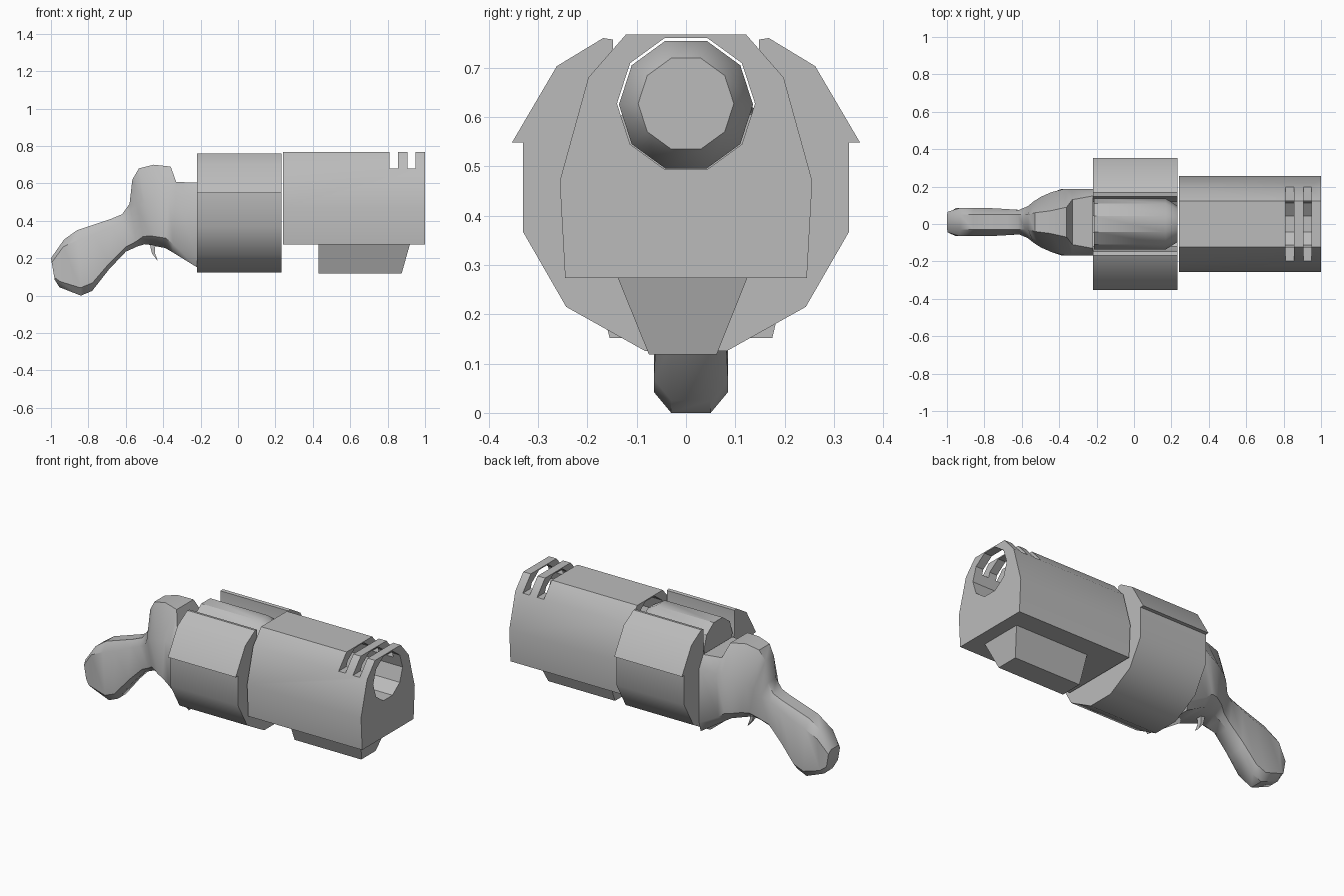
import bpy, bmesh, math

grey = bpy.data.materials.new("gunmetal_grey")
grey.diffuse_color = (0.5, 0.5, 0.5, 1)


def loft(name, rings, smooth=35):
    """Bridge a list of equal point rings and cap both ends."""
    bm = bmesh.new()
    vs = [[bm.verts.new(p) for p in ring] for ring in rings]
    n = len(vs[0])
    for a, b in zip(vs, vs[1:]):
        for i in range(n):
            j = (i + 1) % n
            bm.faces.new((a[i], a[j], b[j], b[i]))
    bm.faces.new(vs[0])
    bm.faces.new(vs[-1])
    bmesh.ops.recalc_face_normals(bm, faces=bm.faces)
    me = bpy.data.meshes.new(name)
    bm.to_mesh(me)
    bm.free()
    ob = bpy.data.objects.new(name, me)
    bpy.context.collection.objects.link(ob)
    me.materials.append(grey)
    if smooth:
        bpy.ops.object.select_all(action='DESELECT')
        bpy.context.view_layer.objects.active = ob
        ob.select_set(True)
        bpy.ops.object.shade_smooth_by_angle(angle=math.radians(smooth))
    return ob


def prism(name, yz, x0, x1, smooth=35):
    return loft(name, [[(x, y, z) for y, z in yz] for x in (x0, x1)], smooth)


def ring(x, r, z, n=10):
    return [(x, r * math.cos(2 * math.pi * i / n), z + r * math.sin(2 * math.pi * i / n))
            for i in range(n)]


def mirrored(half):
    """Close a right-hand profile with its left-hand mirror."""
    return half + [(-y, z) for y, z in reversed(half)]


def cut(target, cutter):
    cutter.hide_render = True
    cutter.hide_viewport = True
    mod = target.modifiers.new("cut", 'BOOLEAN')
    mod.operation = 'DIFFERENCE'
    mod.solver = 'EXACT'
    mod.object = cutter


# Barrel block with a through bore and two vent slots
barrel = prism("barrel", mirrored([(0.245, 0.274), (0.256, 0.47), (0.198, 0.68), (0.122, 0.767)]),
               0.24, 1.0)
cut(barrel, loft("bore_cutter", [ring(0.1, 0.14, 0.627), ring(1.1, 0.14, 0.627)], 0))
for i, x in enumerate((0.81, 0.905)):
    cut(barrel, prism(f"vent_cutter_{i}", [(-0.3, 0.68), (0.3, 0.68), (0.3, 0.9), (-0.3, 0.9)],
                      x, x + 0.045, 0))

# Tapered rail under the barrel, with a slanted front
top = [(0.43, -0.14, 0.278), (0.43, 0.126, 0.278), (0.92, 0.126, 0.278), (0.92, -0.14, 0.278)]
low = [(0.43, -0.075, 0.118), (0.43, 0.062, 0.118), (0.875, 0.062, 0.118), (0.875, -0.075, 0.118)]
loft("under_rail", [low, top], 30)

# Drum with an open U-shaped channel on top and overhanging upper flanges
channel = [(0.148 * math.sin(math.radians(a)), 0.627 - 0.148 * math.cos(math.radians(a)))
           for a in (18, 54, 90)]
drum_half = channel + [(0.148, 0.757), (0.168, 0.76), (0.262, 0.703), (0.353, 0.548),
                       (0.331, 0.548), (0.331, 0.368), (0.243, 0.215), (0.082, 0.125)]
prism("drum", mirrored(drum_half), -0.22, 0.232)

# Round lying in the channel, chamfered at the front
loft("chambered_round", [ring(-0.215, 0.136, 0.625), ring(0.17, 0.136, 0.625),
                         ring(0.232, 0.097, 0.627)])

# Grip, frame and hammer in one loft:
# bottom x, bottom z, top x, top z, bottom width, side width, top width, shoulder height
stations = [
    (-0.98, 0.085, -1.00, 0.20, 0.035, 0.055, 0.035, 0.80),
    (-0.955, 0.045, -0.93, 0.30, 0.04, 0.075, 0.04, 0.85),
    (-0.84, 0.0, -0.86, 0.35, 0.04, 0.075, 0.04, 0.85),
    (-0.78, 0.025, -0.77, 0.38, 0.04, 0.075, 0.04, 0.85),
    (-0.69, 0.14, -0.68, 0.41, 0.04, 0.07, 0.04, 0.85),
    (-0.60, 0.235, -0.62, 0.435, 0.04, 0.065, 0.04, 0.80),
    (-0.54, 0.262, -0.58, 0.49, 0.05, 0.085, 0.04, 0.70),
    (-0.50, 0.275, -0.565, 0.62, 0.06, 0.11, 0.04, 0.58),
    (-0.46, 0.27, -0.53, 0.68, 0.08, 0.135, 0.05, 0.55),
    (-0.43, 0.262, -0.45, 0.70, 0.09, 0.16, 0.06, 0.58),
    (-0.39, 0.255, -0.36, 0.69, 0.11, 0.178, 0.08, 0.65),
    (-0.35, 0.232, -0.33, 0.607, 0.13, 0.178, 0.12, 0.80),
    (-0.22, 0.152, -0.22, 0.605, 0.165, 0.178, 0.14, 0.85),
]
rings = []
for xb, zb, xt, zt, wb, w, wt, f in stations:
    right = [(wb, 0), (w, 0.12), (w, f), (wt, 1)]
    rings.append([(xb + (xt - xb) * t, 0.01 + y, zb + (zt - zb) * t)
                  for y, t in mirrored(right)])
loft("grip_and_frame", rings, 40)

# Small curved trigger
side = [(-0.475, 0.29), (-0.46, 0.225), (-0.428, 0.183), (-0.445, 0.23), (-0.44, 0.29)]
loft("trigger", [[(x, y, z) for x, z in side] for y in (-0.005, 0.025)], 30)
